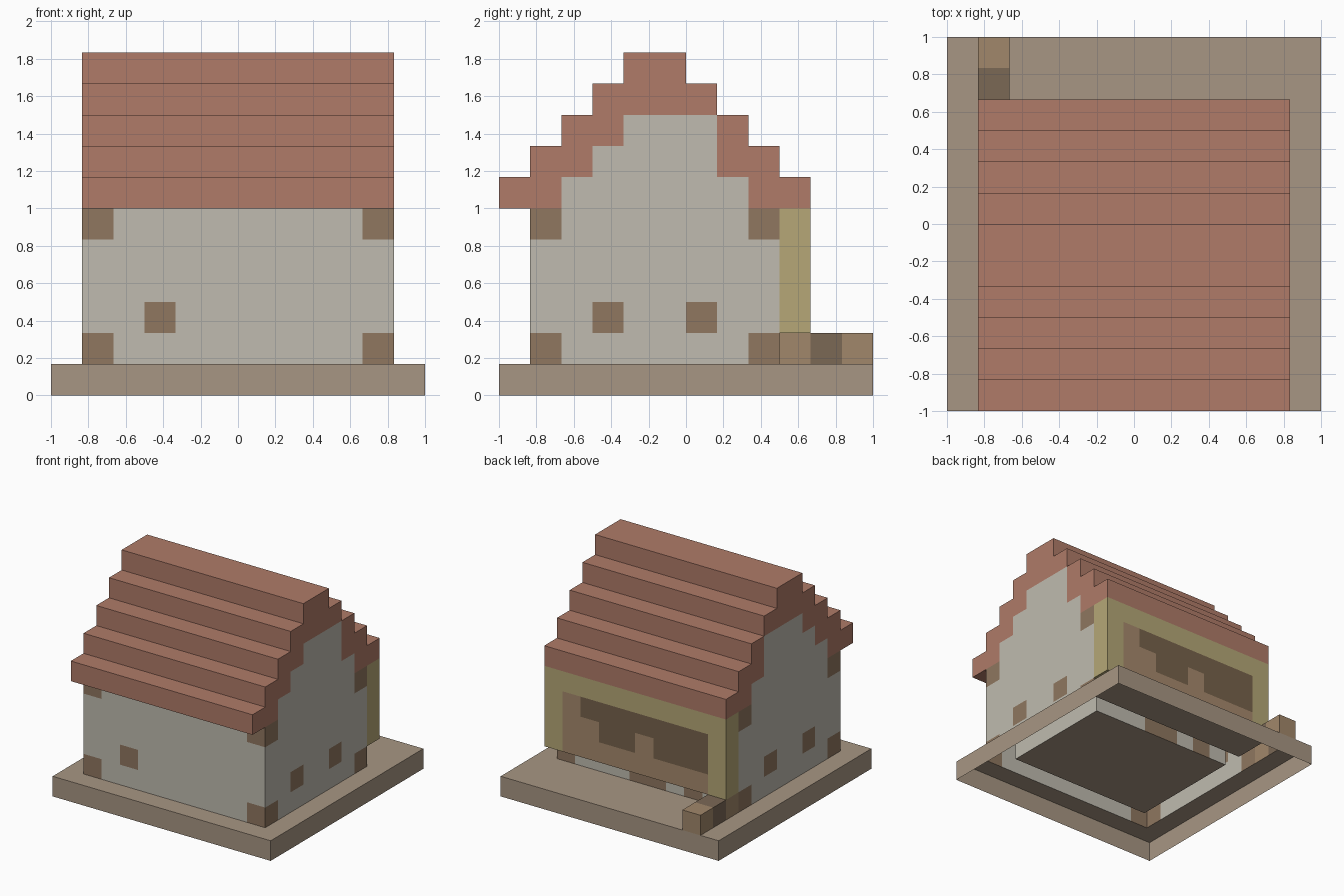
import bpy
from mathutils import Vector

if "Cube" in bpy.data.objects:
    bpy.data.objects.remove(bpy.data.objects["Cube"])

U = 1 / 6          # block size: the model is a 12 x 12 x 11 block grid
cells = {}         # (i, j, k) -> part name


def fill(part, xs, ys, zs):
    """Fill an inclusive range of blocks, replacing what was there."""
    for i in range(xs[0], xs[1] + 1):
        for j in range(ys[0], ys[1] + 1):
            for k in range(zs[0], zs[1] + 1):
                cells[i, j, k] = part


# ground slab
fill("base", (0, 11), (0, 11), (0, 0))

# front and back walls, one block thick
for j in (1, 8):
    fill("walls", (1, 10), (j, j), (1, 5))

# side walls with stepped gables, windows and corner timbers
for i in (1, 10):
    fill("walls", (i, i), (1, 8), (1, 5))
    for k, ys in ((6, (2, 7)), (7, (3, 6)), (8, (4, 6))):
        fill("walls", (i, i), ys, (k, k))
    for j in (3, 6):
        fill("timber", (i, i), (j, j), (2, 2))
    for j in (1, 8):
        for k in (1, 5):
            fill("timber", (i, i), (j, j), (k, k))

# front window, back door foot and back wall stud
fill("timber", (3, 3), (1, 1), (2, 2))
fill("timber", (5, 6), (8, 8), (1, 1))
fill("timber", (3, 3), (8, 8), (1, 1))

# stepped roof courses
for k, runs in ((6, ((0, 1), (8, 9))), (7, ((1, 2), (7, 8))),
                (8, ((2, 3), (7, 7))), (9, ((3, 6),)), (10, ((4, 5),))):
    for ys in runs:
        fill("roof", (1, 10), ys, (k, k))

# back bay: yellow frame, tan panel and dark inlay, all flush
fill("bay_frame", (1, 10), (9, 9), (2, 5))
fill("bay_panel", (2, 9), (9, 9), (2, 4))
fill("bay_inlay", (2, 8), (9, 9), (4, 4))
fill("bay_inlay", (2, 4), (9, 9), (3, 3))
fill("bay_inlay", (6, 7), (9, 9), (3, 3))

# low row of blocks on the ground behind the bay
fill("step", (1, 1), (9, 11), (1, 1))
fill("step_dark", (1, 1), (10, 10), (1, 1))

COLORS = {
    "base": (166, 149, 130), "walls": (190, 186, 174),
    "timber": (142, 118, 96), "roof": (174, 122, 104),
    "bay_frame": (180, 166, 118), "bay_panel": (164, 136, 108),
    "bay_inlay": (118, 98, 76), "step": (160, 134, 106),
    "step_dark": (122, 104, 86),
}


def build(part):
    """Make one object from the exposed block faces of a part."""
    verts, faces, index = [], [], {}

    def vid(p):
        key = tuple(round(c) for c in p)
        if key not in index:
            index[key] = len(verts)
            verts.append(((key[0] - 6) * U, (key[1] - 6) * U, key[2] * U))
        return index[key]

    for c in [c for c, name in cells.items() if name == part]:
        for axis in range(3):
            for s in (-1, 1):
                n = [0, 0, 0]
                n[axis] = s
                nb = tuple(a + b for a, b in zip(c, n))
                # skip hidden faces; the slab is open underneath
                if nb in cells or nb[2] < 0:
                    continue
                n = Vector(n)
                u = Vector([float(a == (axis + 1) % 3) for a in range(3)])
                v = n.cross(u)
                mid = Vector(c) + Vector((.5, .5, .5)) + n / 2
                faces.append([vid(mid + (u * a + v * b) / 2)
                              for a, b in ((-1, -1), (1, -1), (1, 1), (-1, 1))])
    mesh = bpy.data.meshes.new(part)
    mesh.from_pydata(verts, [], faces)
    mesh.update()
    mat = bpy.data.materials.new(part)
    mat.diffuse_color = [(c / 255) ** 2.2 for c in COLORS[part]] + [1]
    mat.use_nodes = True
    mat.node_tree.nodes["Principled BSDF"].inputs["Base Color"].default_value = mat.diffuse_color
    mesh.materials.append(mat)
    bpy.context.collection.objects.link(bpy.data.objects.new(part, mesh))


for part in COLORS:
    build(part)
